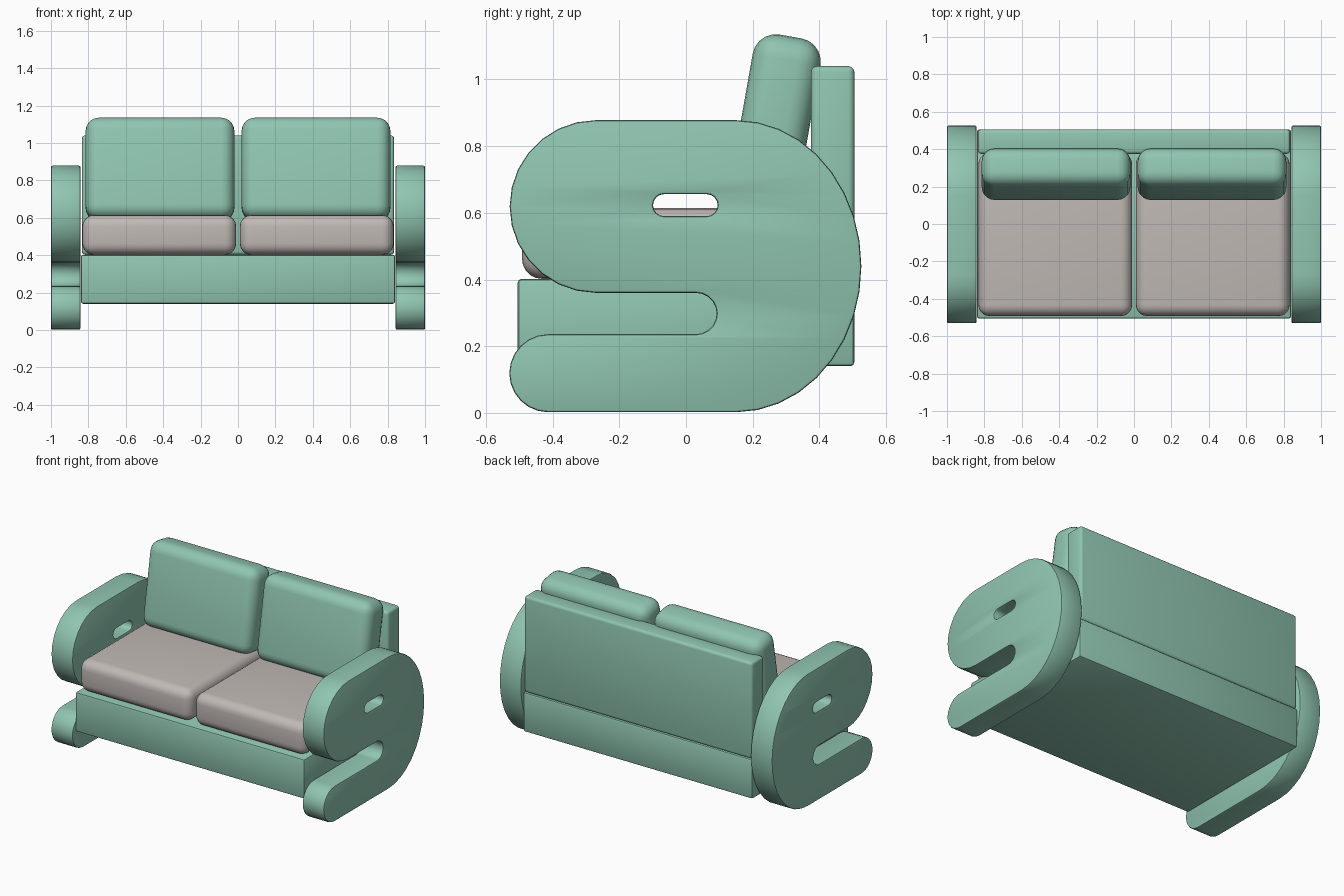
import bpy, bmesh, math
from mathutils import Matrix

cube = bpy.data.objects.get("Cube")
if cube:
    bpy.data.objects.remove(cube, do_unlink=True)


def material(name, rgb):
    m = bpy.data.materials.new(name)
    m.use_nodes = True
    m.diffuse_color = (*rgb, 1)
    bsdf = next(n for n in m.node_tree.nodes if n.type == 'BSDF_PRINCIPLED')
    bsdf.inputs["Base Color"].default_value = (*rgb, 1)
    return m


GREEN = material("sage green", (0.28, 0.56, 0.44))
GREY = material("warm grey", (0.53, 0.485, 0.46))


def finish(obj, mat, angle):
    obj.data.materials.clear()
    obj.data.materials.append(mat)
    bpy.ops.object.select_all(action='DESELECT')
    obj.select_set(True)
    bpy.context.view_layer.objects.active = obj
    bpy.ops.object.shade_smooth_by_angle(angle=math.radians(angle))


def rounded_box(name, center, size, radius, segments, mat, tilt=0):
    """Box with rounded edges, leaning backwards by tilt degrees."""
    bm = bmesh.new()
    bmesh.ops.create_cube(bm, size=1, matrix=Matrix.Diagonal((*size, 1)))
    bmesh.ops.bevel(bm, geom=bm.edges[:], offset=radius, segments=segments,
                    profile=0.5, affect='EDGES', clamp_overlap=True)
    mesh = bpy.data.meshes.new(name)
    bm.to_mesh(mesh)
    bm.free()
    obj = bpy.data.objects.new(name, mesh)
    bpy.context.collection.objects.link(obj)
    obj.location = center
    obj.rotation_euler.x = math.radians(-tilt)
    finish(obj, mat, 40)
    return obj


def arc(cy, cz, ry, rz, start, end, steps):
    """Points of an elliptical arc in the side plane."""
    angles = [math.radians(start + (end - start) * i / steps) for i in range(steps + 1)]
    return [(cy + ry * math.cos(a), cz + rz * math.sin(a)) for a in angles]


# Side panel outline: round back, armrest nose, slot, foot; plus a handle hole
outline = (arc(0.15, 0.44, 0.376, 0.438, -90, 90, 18)
           + arc(-0.27, 0.619, 0.259, 0.259, 90, 270, 14)
           + arc(0.03, 0.298, 0.062, 0.062, 90, -90, 10)
           + arc(-0.413, 0.119, 0.117, 0.117, 90, 270, 12))
hole = (arc(0.062, 0.623, 0.033, 0.033, -90, 90, 8)
        + arc(-0.066, 0.623, 0.033, 0.033, 90, 270, 8))


def side_panel(name, x):
    half, edge = 0.079, 0.008
    curve = bpy.data.curves.new(name, 'CURVE')
    curve.dimensions = '2D'
    curve.fill_mode = 'BOTH'
    curve.extrude = half - edge
    curve.bevel_depth = edge
    curve.bevel_resolution = 1
    curve.offset = -edge
    for points in (outline, hole):
        spline = curve.splines.new('POLY')
        spline.points.add(len(points) - 1)
        for p, (y, z) in zip(spline.points, points):
            p.co = (y, z, 0, 1)
        spline.use_cyclic_u = True
    source = bpy.data.objects.new(name + " curve", curve)
    bpy.context.collection.objects.link(source)
    bpy.context.view_layer.update()
    graph = bpy.context.evaluated_depsgraph_get()
    mesh = bpy.data.meshes.new_from_object(source.evaluated_get(graph))
    bpy.data.objects.remove(source, do_unlink=True)
    bm = bmesh.new()
    bm.from_mesh(mesh)
    bmesh.ops.remove_doubles(bm, verts=bm.verts[:], dist=0.0002)
    bmesh.ops.recalc_face_normals(bm, faces=bm.faces[:])
    bm.to_mesh(mesh)
    bm.free()
    mesh.name = name
    obj = bpy.data.objects.new(name, mesh)
    bpy.context.collection.objects.link(obj)
    obj.location.x = x
    obj.rotation_euler = (math.pi / 2, 0, math.pi / 2)
    finish(obj, GREEN, 30)


# Frame
rounded_box("base", (0, 0, 0.271), (1.68, 1.01, 0.262), 0.012, 2, GREEN)
rounded_box("backrest", (0, 0.44, 0.721), (1.67, 0.13, 0.638), 0.018, 3, GREEN)

# Mirrored sides and cushions
for side, s in (("left", 1), ("right", -1)):
    side_panel(side + "_side_panel", s * 0.921)
    rounded_box(side + "_seat_cushion", (s * 0.421, -0.056, 0.508),
                (0.822, 0.872, 0.212), 0.06, 5, GREY)
    rounded_box(side + "_back_cushion", (s * 0.417, 0.266, 0.858),
                (0.795, 0.206, 0.55), 0.07, 5, GREEN, tilt=10)
